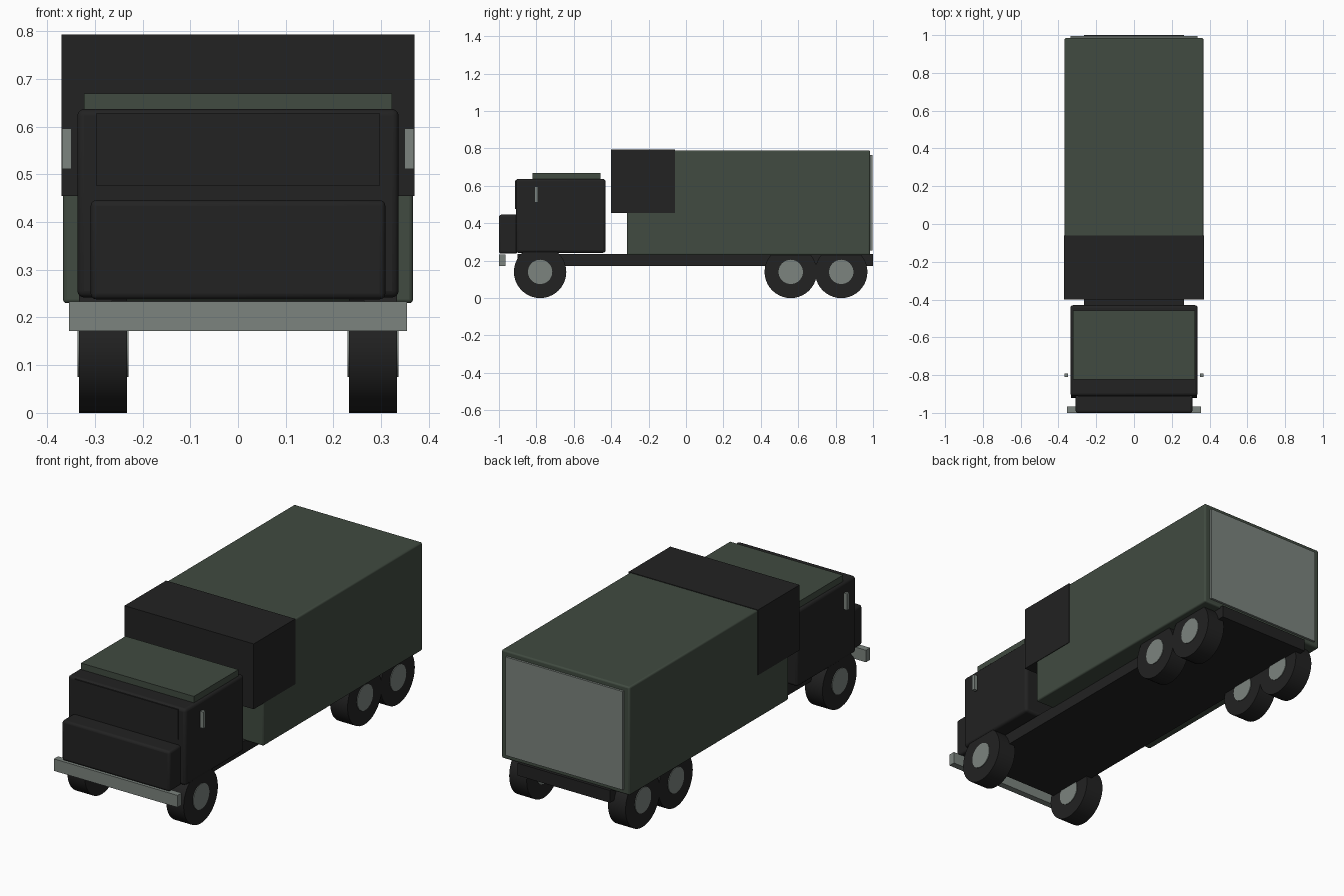
import bpy
from math import pi

default = bpy.data.objects.get("Cube")
if default:
    bpy.data.objects.remove(default, do_unlink=True)


def make_material(name, rgb):
    mat = bpy.data.materials.new(name)
    mat.use_nodes = True
    mat.diffuse_color = (*rgb, 1)
    mat.node_tree.nodes["Principled BSDF"].inputs["Base Color"].default_value = (*rgb, 1)
    return mat


black = make_material("soft black", (0.016, 0.016, 0.016))
green = make_material("dark green", (0.052, 0.07, 0.052))
grey = make_material("metal grey", (0.2, 0.23, 0.21))


def finish(obj, name, mat, bevel):
    obj.name = name
    obj.data.materials.append(mat)
    if bevel:
        mod = obj.modifiers.new("Bevel", "BEVEL")
        mod.width = bevel
        mod.segments = 3
    bpy.ops.object.shade_smooth_by_angle(angle=pi / 6)
    return obj


def box(name, mat, xs, ys, zs, bevel=0):
    """Box spanning the given ranges on each axis."""
    spans = (xs, ys, zs)
    bpy.ops.mesh.primitive_cube_add(size=1, location=[(a + b) / 2 for a, b in spans])
    obj = bpy.context.object
    obj.scale = [b - a for a, b in spans]
    bpy.ops.object.transform_apply(location=False, rotation=False, scale=True)
    return finish(obj, name, mat, bevel)


def centred(name, mat, half_width, ys, zs, bevel=0):
    return box(name, mat, (-half_width, half_width), ys, zs, bevel)


def wheel_part(name, mat, radius, width, x, y, bevel=0):
    bpy.ops.mesh.primitive_cylinder_add(vertices=40, radius=radius, depth=width,
                                        location=(x, y, 0.14), rotation=(0, pi / 2, 0))
    return finish(bpy.context.object, name, mat, bevel)


# Frame and bumper
centred("chassis", black, 0.265, (-0.9, 1.0), (0.172, 0.236))
centred("bumper", grey, 0.354, (-1.0, -0.966), (0.172, 0.234))

# Cab
centred("cab", black, 0.337, (-0.91, -0.43), (0.242, 0.637), 0.014)
centred("hood", black, 0.309, (-1.0, -0.9), (0.238, 0.446), 0.012)
centred("windshield", black, 0.297, (-0.914, -0.906), (0.476, 0.629))
centred("cab_roof", green, 0.323, (-0.822, -0.458), (0.63, 0.67))

# Cargo body
centred("cargo_box", green, 0.367, (-0.315, 0.985), (0.23, 0.79), 0.008)
centred("front_cover", black, 0.37, (-0.4, -0.06), (0.455, 0.793))
centred("rear_door", grey, 0.335, (0.98, 0.996), (0.255, 0.765))

# Wheels and mirrors on both sides
for side, sign in (("left", 1), ("right", -1)):
    for axle, y in (("front", -0.78), ("middle", 0.56), ("rear", 0.83)):
        wheel_part(f"{side}_{axle}_tyre", black, 0.14, 0.1, sign * 0.283, y)
        wheel_part(f"{side}_{axle}_hub", grey, 0.065, 0.107, sign * 0.283, y)
    xs = sorted((sign * 0.349, sign * 0.369))
    box(f"{side}_mirror", grey, xs, (-0.809, -0.791), (0.511, 0.596))
